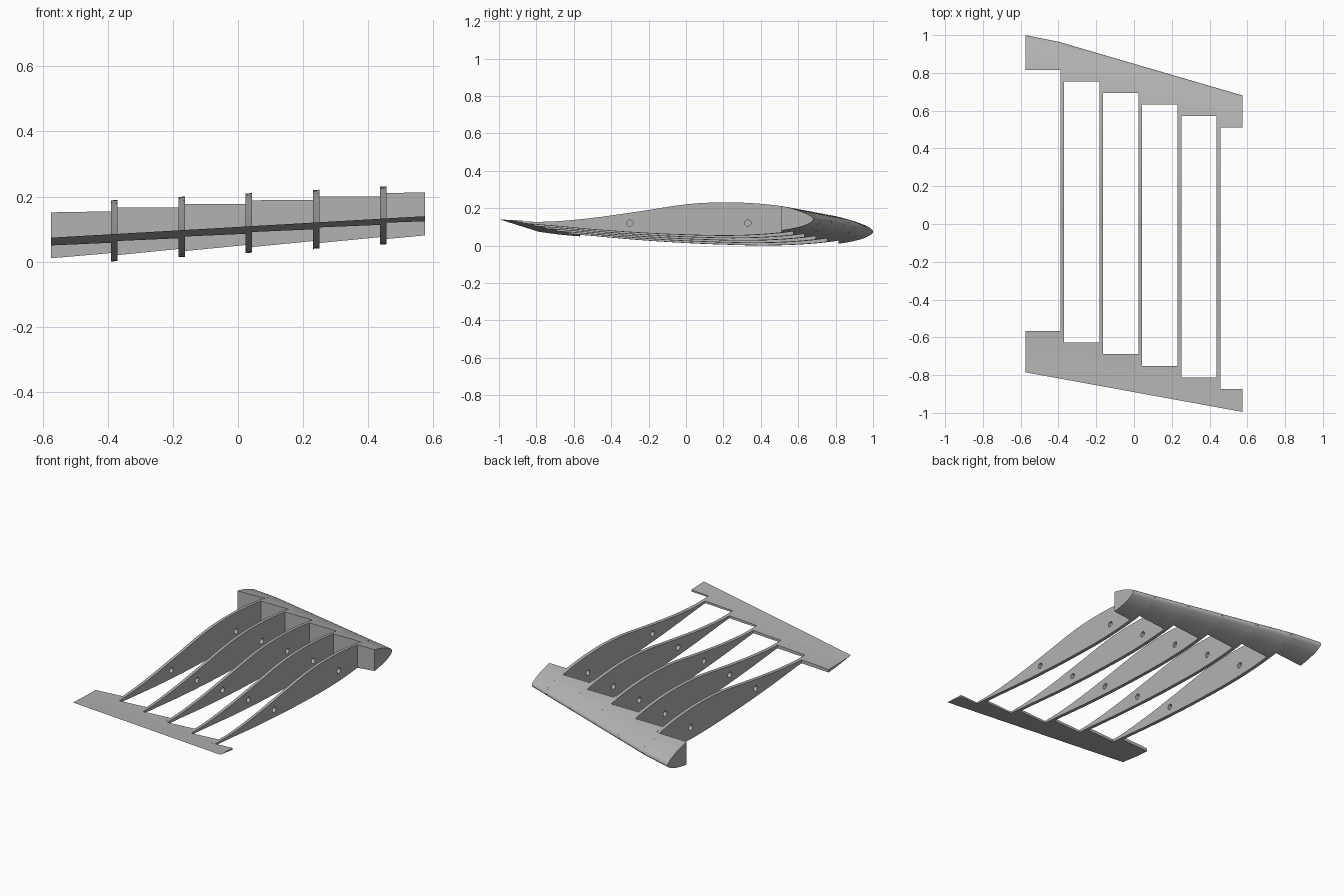
import bpy, bmesh, math

cube = bpy.data.objects.get("Cube")
if cube:
    bpy.data.objects.remove(cube)

grey = bpy.data.materials.new("light_grey")
grey.use_nodes = True
grey.diffuse_color = (0.45, 0.45, 0.45, 1)
grey.node_tree.nodes["Principled BSDF"].inputs["Base Color"].default_value = (0.45, 0.45, 0.45, 1)

# Airfoil heights as fractions of chord: (distance from nose, height)
UPPER = [(0, 0), (.0125, .014), (.03, .022), (.06, .033), (.1, .043), (.19, .054), (.305, .0585),
         (.424, .052), (.57, .030), (.72, .009), (.84, -.002), (.92, -.003), (1, 0)]
LOWER = [(0, 0), (.0125, -.012), (.03, -.020), (.06, -.028), (.1, -.035), (.19, -.0435), (.3, -.047),
         (.42, -.0445), (.55, -.039), (.7, -.029), (.85, -.0155), (.93, -.009), (1, 0)]


def height(table, t):
    """Smooth cubic interpolation over the square root of t, giving a round nose."""
    p = [(math.sqrt(a), h) for a, h in table]
    s = math.sqrt(t)
    i = next((k for k in range(len(p) - 2) if s <= p[k + 1][0]), len(p) - 2)

    def slope(k):
        a, b = p[max(k - 1, 0)], p[min(k + 1, len(p) - 1)]
        return (b[1] - a[1]) / (b[0] - a[0])
    w = p[i + 1][0] - p[i][0]
    f = (s - p[i][0]) / w
    return ((2*f**3 - 3*f**2 + 1) * p[i][1] + (f**3 - 2*f**2 + f) * w * slope(i)
            + (3*f**2 - 2*f**3) * p[i + 1][1] + (f**3 - f**2) * w * slope(i + 1))


# Planform and dihedral
def nose(x):
    return .965 - (.292 if x > -.4 else .2) * (x + .4)


def tail(x):
    return -.785 - .1826 * (x + .575)


def chord_z(x):
    return .1065 + .0575 * x


def section(x, y_front, y_back, n):
    """Closed outline of the airfoil at x between two y positions."""
    chord = nose(x) - tail(x)
    a, b = [min(1, max(0, (nose(x) - y) / chord)) for y in (y_front, y_back)]
    ts = [a + (b - a) * (1 - math.cos(math.pi * k / n)) / 2 for k in range(n + 1)]
    if a == 0 and b < .5:
        ts = [b * (k / n) ** 2 for k in range(n + 1)]

    def point(table, t):
        return (x, nose(x) - t * chord, chord_z(x) + chord * height(table, t))
    top = [point(UPPER, t) for t in ts]
    low = [point(LOWER, t) for t in ts]
    if b == 1:
        low = low[:-1]
    if a == 0:
        low = low[1:]
    return top + low[::-1]


def loft(name, sections):
    bm = bmesh.new()
    rings = [[bm.verts.new(p) for p in s] for s in sections]
    for r, q in zip(rings, rings[1:]):
        for k in range(len(r)):
            j = (k + 1) % len(r)
            bm.faces.new((r[k], r[j], q[j], q[k]))
    bm.faces.new(rings[0])
    bm.faces.new(rings[-1])
    bmesh.ops.recalc_face_normals(bm, faces=bm.faces)
    mesh = bpy.data.meshes.new(name)
    bm.to_mesh(mesh)
    bm.free()
    mesh.materials.append(grey)
    obj = bpy.data.objects.new(name, mesh)
    bpy.context.collection.objects.link(obj)
    return obj


def drill(obj, x, y, z):
    bpy.ops.mesh.primitive_cylinder_add(vertices=24, radius=.017, depth=.1, location=(x, y, z),
                                        rotation=(0, math.pi / 2, 0))
    cutter = bpy.context.object
    cutter.hide_render = True
    cutter.data.materials.append(grey)
    mod = obj.modifiers.new("hole", 'BOOLEAN')
    mod.operation, mod.solver, mod.object = 'DIFFERENCE', 'EXACT', cutter
    bpy.context.view_layer.objects.active = obj
    bpy.ops.object.modifier_apply(modifier=mod.name)
    bpy.data.objects.remove(cutter)


# Ribs, each with two spar holes
ribs = [-.38 + .2068 * i for i in range(5)]
half = .01
for i, x in enumerate(ribs):
    rib = loft(f"rib_{i + 1}", [section(e, nose(e), tail(e), 40) for e in (x - half, x + half)])
    for y in (.33, -.3):
        drill(rib, x, y + .045 * (4 - i), chord_z(x) - .012)

# Solid leading and trailing edge blocks in the bays between ribs
starts = [-.575] + [x + half for x in ribs]
ends = [x - half for x in ribs] + [.575]
for i, (x0, x1) in enumerate(zip(starts, ends)):
    xs = [x0, -.4, x1] if x0 < -.4 else [x0, x1]
    front_back, rear_front = .815 - .061 * i, -.567 - .0612 * i
    loft(f"leading_edge_{i + 1}", [section(x, nose(x), front_back, 14) for x in xs])
    loft(f"trailing_edge_{i + 1}", [section(x, rear_front, tail(x), 8) for x in (x0, x1)])
